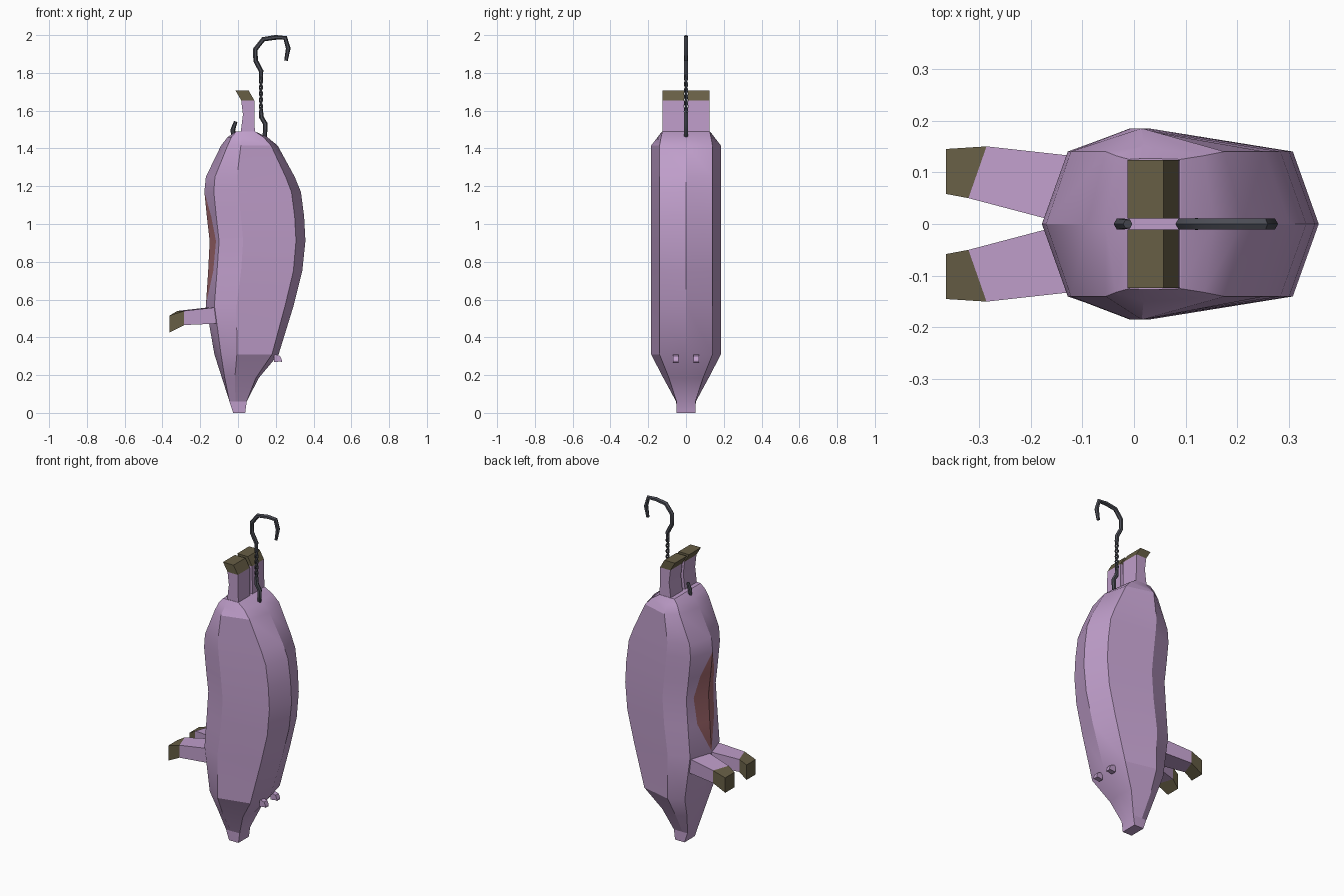
import bpy, bmesh, math
from mathutils import Vector

if "Cube" in bpy.data.objects:
    bpy.data.objects.remove(bpy.data.objects["Cube"])


def material(name, rgb):
    m = bpy.data.materials.new(name)
    m.diffuse_color = (*rgb, 1)
    m.use_nodes = True
    m.node_tree.nodes["Principled BSDF"].inputs["Base Color"].default_value = m.diffuse_color
    return m


SKIN = material("pink skin", (0.52, 0.34, 0.59))
HOOF = material("brown hoof", (0.135, 0.112, 0.06))
FLESH = material("red flesh", (0.38, 0.145, 0.16))
METAL = material("dark metal", (0.07, 0.073, 0.09))


def loft(name, rings, mats, rule=lambda seg, side: 0, smooth=None):
    """Skin a list of closed rings, cap both ends, colour faces by rule."""
    bm = bmesh.new()
    loops = [[bm.verts.new(p) for p in r] for r in rings]
    n = len(rings[0])
    for i in range(len(loops) - 1):
        a, b = loops[i], loops[i + 1]
        for j in range(n):
            k = (j + 1) % n
            f = bm.faces.new((a[j], a[k], b[k], b[j]))
            f.material_index = rule(i, j)
    bm.faces.new(loops[0]).material_index = rule(0, -1)
    bm.faces.new(loops[-1]).material_index = rule(len(loops) - 2, -1)
    bmesh.ops.remove_doubles(bm, verts=bm.verts, dist=1e-4)
    bmesh.ops.recalc_face_normals(bm, faces=bm.faces)
    me = bpy.data.meshes.new(name)
    bm.to_mesh(me)
    bm.free()
    for m in mats:
        me.materials.append(m)
    ob = bpy.data.objects.new(name, me)
    bpy.context.collection.objects.link(ob)
    if smooth:
        bpy.ops.object.select_all(action='DESELECT')
        ob.select_set(True)
        bpy.context.view_layer.objects.active = ob
        bpy.ops.object.shade_smooth_by_angle(angle=math.radians(smooth))
    return ob


# Body: z, belly x, back x, corner y, side y, corner inset
PROFILE = [
    (0.00, -0.025, 0.038, 0.05, 0.05, 0.0),
    (0.06, -0.045, 0.046, 0.05, 0.052, 0.0),
    (0.185, -0.085, 0.11, 0.09, 0.12, 0.015),
    (0.31, -0.125, 0.215, 0.14, 0.185, 0.035),
    (0.57, -0.17, 0.295, 0.14, 0.185, 0.045),
    (0.75, -0.158, 0.34, 0.14, 0.185, 0.047),
    (0.91, -0.15, 0.357, 0.14, 0.185, 0.05),
    (1.04, -0.165, 0.35, 0.14, 0.185, 0.05),
    (1.17, -0.178, 0.333, 0.14, 0.185, 0.05),
    (1.25, -0.17, 0.30, 0.14, 0.185, 0.048),
    (1.415, -0.09, 0.21, 0.14, 0.185, 0.035),
    (1.46, -0.055, 0.155, 0.132, 0.15, 0.02),
    (1.49, -0.01, 0.09, 0.125, 0.127, 0.0),
]


def body_ring(z, xb, xk, yc, ys, d):
    # the belly cut is a lens that opens along the middle of the belly
    cut = 0.68 * max(0, 1 - ((z - 0.87) / 0.3) ** 2)
    mid = xb + (xk - xb) * 0.35
    half = [(xb + d * cut, yc * cut), (xb + d, yc), (mid, ys), (xk - d, yc)]
    pts = [(xb, 0)] + half + [(xk, 0)] + [(x, -y) for x, y in reversed(half)]
    return [(x, y, z) for x, y in pts]


loft("body", [body_ring(*row) for row in PROFILE], [SKIN, FLESH],
     lambda seg, side: 1 if side in (0, 9) else 0, smooth=25)

for s, tag in ((1, "left"), (-1, "right")):
    # Hind legs point straight up, hoof on the last segment
    hind = [(1.45, 0.01, 0.09), (1.58, 0.026, 0.087),
            (1.655, 0.017, 0.086), (1.706, -0.013, 0.057)]
    loft("hind_leg_" + tag,
         [[(a, s * 0.011, z), (b, s * 0.011, z), (b, s * 0.124, z), (a, s * 0.124, z)]
          for z, a, b in hind],
         [SKIN, HOOF], lambda seg, side: int(seg == 2))

    # Front legs reach out from the belly: inner xy, outer xy, low z, high z
    front = [(-0.10, -0.008, -0.06, 0.125, 0.475, 0.565),
             (-0.32, 0.05, -0.285, 0.15, 0.465, 0.54),
             (-0.363, 0.058, -0.363, 0.145, 0.425, 0.515)]
    loft("front_leg_" + tag,
         [[(xi, s * yi, lo), (xo, s * yo, lo), (xo, s * yo, hi), (xi, s * yi, hi)]
          for xi, yi, xo, yo, lo, hi in front],
         [SKIN, HOOF], lambda seg, side: int(seg == 1))

    # Small wedge ears on the back of the head
    ears = [(0.190, 0.268, 0.312), (0.222, 0.272, 0.302), (0.232, 0.270, 0.280)]
    loft("ear_" + tag,
         [[(x, s * 0.039, lo), (x, s * 0.069, lo), (x, s * 0.069, hi), (x, s * 0.039, hi)]
          for x, lo, hi in ears], [SKIN])


def tube(name, path, radius, sides=6):
    """Sweep a ring along a path of (x, y, z) points, thinner at both ends."""
    pts = [Vector(p) for p in path]
    rings = []
    for i, p in enumerate(pts):
        t = (pts[min(i + 1, len(pts) - 1)] - pts[max(i - 1, 0)]).normalized()
        u = t.cross(Vector((0, 1, 0))).normalized()
        v = t.cross(u)
        r = radius * (0.75 if i in (0, len(pts) - 1) else 1)
        rings.append([p + r * (math.cos(a) * u + math.sin(a) * v)
                      for a in (2 * math.pi * k / sides for k in range(sides))])
    return loft(name, rings, [METAL], smooth=40)


# Upper hook
tube("upper_hook", [(x, 0, z) for x, z in (
    (0.122, 1.76), (0.122, 1.81), (0.093, 1.865), (0.092, 1.925), (0.134, 1.978),
    (0.20, 1.988), (0.25, 1.985), (0.266, 1.93), (0.254, 1.865))], 0.0125)

# Lower hook, passing through the hind end of the body
tube("lower_hook", [(x, 0, z) for x, z in (
    (0.122, 1.61), (0.124, 1.565), (0.145, 1.53), (0.142, 1.465), (0.09, 1.41),
    (0.02, 1.40), (-0.025, 1.455), (-0.027, 1.50), (-0.012, 1.543))], 0.0125)

# Twisted wire joining the two hooks
for k in range(2):
    wire = []
    for i in range(41):
        a = 2 * math.pi * 3 * i / 40 + k * math.pi
        wire.append((0.122 + 0.0065 * math.cos(a), 0.0065 * math.sin(a), 1.59 + 0.2 * i / 40))
    tube("twisted_wire_%d" % (k + 1), wire, 0.0055, 5)
